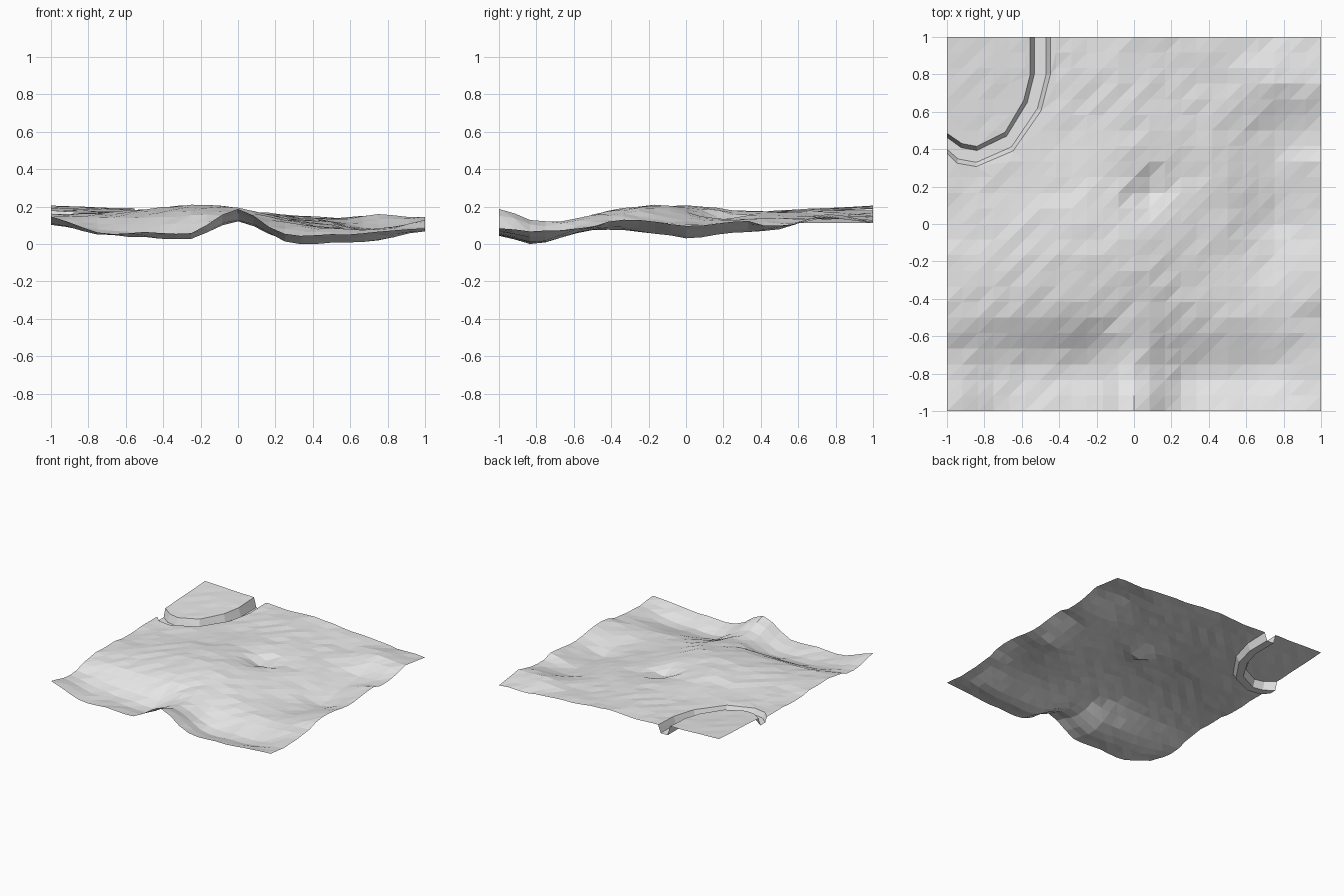
import bpy, bmesh, math, random
from mathutils import Vector
from mathutils.geometry import delaunay_2d_cdt

if "Cube" in bpy.data.objects:
    bpy.data.objects.remove(bpy.data.objects["Cube"])

random.seed(4)

# Coarse terrain levels (cm), rows run front to back, columns left to right
LEVELS = [
    [15, 6.5, 6, 6, 17, 5, 5, 6.5, 8],
    [10, 5.5, 4, 3, 12, 3, 2, 3, 7.5],
    [15, 14, 14, 15, 15, 10, 8, 8, 8.5],
    [16, 16.5, 18, 20, 19, 13, 8.5, 7, 12.5],
    [14, 16, 18, 20.5, 18.5, 13.5, 10, 3.5, 9.5],
    [15, 15.5, 16.5, 18, 17, 13.5, 11.5, 6, 11],
    [15, 15.5, 16, 16.5, 17, 15, 12.5, 8, 9.5],
    [16, 16, 16.5, 17, 17.5, 15, 13.5, 15.5, 14],
    [17, 17, 17.5, 17, 17.5, 15.5, 14, 12, 11.5],
]


def spline(p, t):
    a, b, c, d = p
    return b + 0.5 * t * (c - a + t * (2*a - 5*b + 4*c - d + t * (3*(b - c) + d - a)))


def bump(x, y, cx, cy, sx, sy):
    return math.exp(-((x - cx) / sx) ** 2 - ((y - cy) / sy) ** 2)


def ground(x, y):
    u, v = (x + 1) * 4, (y + 1) * 4
    i, j = min(int(u), 7), min(int(v), 7)
    cl = lambda k: max(0, min(8, k))
    rows = [spline([LEVELS[cl(j + b)][cl(i + a)] for a in (-1, 0, 1, 2)], u - i)
            for b in (-1, 0, 1, 2)]
    z = spline(rows, v - j) / 100
    z -= 0.055 * bump(x, y, 0.07, 0.18, 0.1, 0.09)      # notch in the middle
    z -= 0.02 * bump(x, y, 0.5, -0.83, 0.4, 0.09)       # front trench
    z += 0.02 * bump(x, y, 0.0, -1.0, 0.13, 0.1)        # front ridge end
    z += 0.02 * bump(x, y, 1.0, -0.4, 0.12, 0.08)       # right edge knolls
    z += 0.02 * bump(x, y, 1.0, 0.33, 0.15, 0.07)
    return z


def plateau(x, y):
    return 0.205 - 0.05 * (1 - y) - 0.033 * (x + 1)


# Rounded corner plateau outline, from the back edge round to the left edge
RIM = [(-0.555, 1), (-0.555, 0.8), (-0.59, 0.66), (-0.69, 0.49),
       (-0.84, 0.415), (-0.92, 0.43), (-1, 0.485)]


def offset(p, d):
    x, y = p
    if y == 1:
        return (x + d, y)
    if x == -1:
        return (x, y - d)
    v = (Vector(p) - Vector((-0.83, 0.8))).normalized() * d
    return (x + v.x, y + v.y)


def rim_distance(x, y):
    best = -9
    for (ax, ay), (bx, by) in zip(RIM, RIM[1:]):
        ex, ey = bx - ax, by - ay
        best = max(best, (ex * (y - ay) - ey * (x - ax)) / math.hypot(ex, ey))
    return best


points, heights, edges = [], [], []

# Plateau wall and ditch: rim, wall foot, ditch floor, outer lip
floor = lambda x, y: 0.112
for d, level in ((0, plateau), (0.022, floor), (0.085, floor), (0.108, ground)):
    first = len(points)
    for p in RIM:
        x, y = offset(p, d)
        points.append((x, y))
        heights.append(level(x, y))
    edges += [(first + k, first + k + 1) for k in range(len(RIM) - 1)]

# Regular terrain grid, left open around the ditch
N = 24
for j in range(N + 1):
    for i in range(N + 1):
        x, y = -1 + 2 * i / N, -1 + 2 * j / N
        d = rim_distance(x, y)
        if -0.025 < d < 0.135 and (x, y) != (-1, 1):
            continue
        points.append((x, y))
        if d < 0:
            heights.append(plateau(x, y) + random.uniform(-0.002, 0.003))
        else:
            heights.append(ground(x, y) + random.uniform(-0.005, 0.005))

# A slight shear makes every grid square split along the same diagonal
flat = [Vector((x - 0.08 * y, y)) for x, y in points]
_, _, tris, orig, _, _ = delaunay_2d_cdt(flat, edges, [], 0, 1e-6)

low = min(heights)
bm = bmesh.new()
verts = [bm.verts.new((*points[o[0]], heights[o[0]] - low)) for o in orig]
for t in tris:
    a, b, c = (verts[k].co.xy for k in t)
    if abs((b - a).cross(c - a)) > 1e-5:
        bm.faces.new([verts[k] for k in t])
for f in bm.faces:
    f.normal_update()
    if f.normal.z < 0:
        f.normal_flip()

mesh = bpy.data.meshes.new("terrain")
bm.to_mesh(mesh)
bm.free()
stone = bpy.data.materials.new("light grey")
stone.diffuse_color = (0.8, 0.8, 0.8, 1)
stone.use_nodes = True
stone.node_tree.nodes["Principled BSDF"].inputs["Base Color"].default_value = stone.diffuse_color
mesh.materials.append(stone)
bpy.context.collection.objects.link(bpy.data.objects.new("terrain", mesh))
